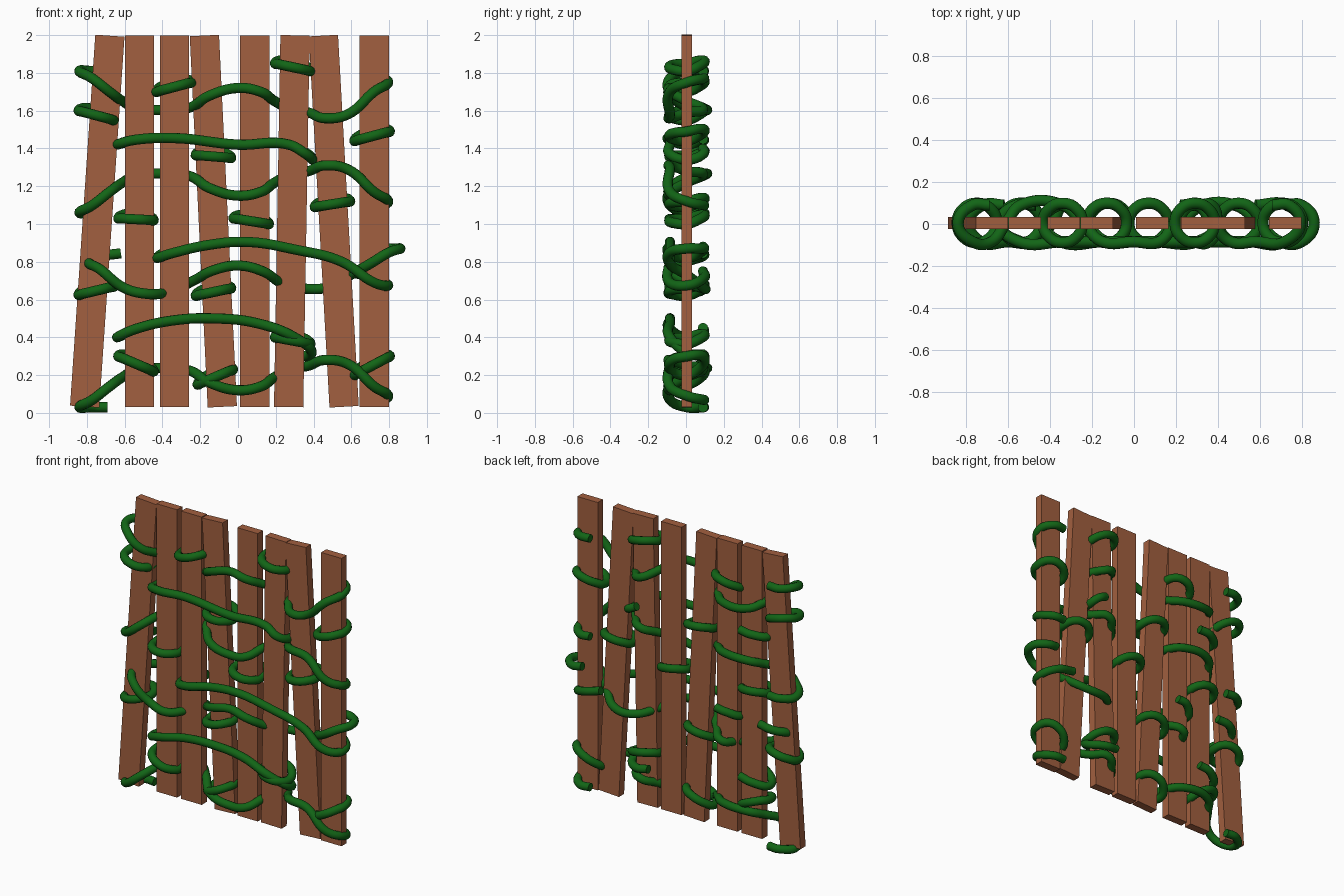
import bpy, math

if "Cube" in bpy.data.objects:
    bpy.data.objects.remove(bpy.data.objects["Cube"])

def material(name, col):
    m = bpy.data.materials.new(name)
    m.diffuse_color = (*col, 1)
    m.use_nodes = True
    m.node_tree.nodes["Principled BSDF"].inputs["Base Color"].default_value = m.diffuse_color
    return m

WOOD = material("brown wood", (0.36, 0.115, 0.05))
VINE = material("vine green", (0.006, 0.13, 0.008))
F, M, B = -0.085, 0.005, 0.09      # in front of, between, behind the planks

def plank(i, xb, xt):
    """Flat board from centre xb at the bottom to xt at the top."""
    bpy.ops.mesh.primitive_cube_add(size=1, location=((xb + xt) / 2, 0.005, 1.015),
                                    rotation=(0, math.atan2(xt - xb, 1.97), 0))
    o = bpy.context.object
    o.name = f"plank_{i}"
    o.scale = (0.155, 0.056, 1.968)
    o.data.materials.append(WOOD)

def tube(name, pts, closed=False):
    """Smooth round vine through the given points."""
    c = bpy.data.curves.new(name, 'CURVE')
    c.dimensions = '3D'
    c.bevel_depth = 0.027
    c.bevel_resolution = 4
    c.resolution_u = 8
    c.use_fill_caps = True
    s = c.splines.new('BEZIER')
    s.bezier_points.add(len(pts) - 1)
    for bp, p in zip(s.bezier_points, pts):
        bp.co = p
        bp.handle_left_type = bp.handle_right_type = 'AUTO'
    s.use_cyclic_u = closed
    c.materials.append(VINE)
    o = bpy.data.objects.new(name, c)
    bpy.context.collection.objects.link(o)

def ring(i, x, zl, zr):
    """Small tendril looped round one plank, left height zl, right height zr."""
    pts = []
    for k in range(8):
        a = math.pi + k * math.pi / 4          # left, front, right, back
        t = (1 + math.cos(a)) / 2
        lift = 0.03 * max(0, math.sin(a))
        pts.append((x + 0.094 * math.cos(a), 0.005 + 0.094 * math.sin(a),
                    zl + (zr - zl) * t + lift))
    tube(f"tendril_{i}", pts, True)

# Planks
for i, (b, t) in enumerate([(-.812, -.678), (-.522, -.522), (-.336, -.336), (-.083, -.178),
                            (.088, .088), (.268, .302), (.562, .452), (.722, .722)]):
    plank(i + 1, b, t)

# Short tendrils round single planks
for i, r in enumerate([(-.75, 1.60, 1.55), (-.34, 1.70, 1.75), (.29, 1.85, 1.81),
                       (-.13, 1.365, 1.35), (.71, 1.44, 1.49), (-.54, 1.03, 1.02),
                       (.07, 1.03, 1.0), (.50, 1.09, 1.12), (-.75, .625, .67),
                       (-.13, .62, .66), (-.54, .30, .22), (-.12, .15, .23),
                       (.29, .40, .365), (.71, .20, .30)]):
    ring(i + 1, *r)

# Three woven vines sharing one path, the top one flipped
WEAVE = [(-.69, B, 0), (-.77, B, 0), (-.84, M, 0), (-.77, F, .04), (-.68, F, .11), (-.61, M, .16),
         (-.54, B, .195), (-.34, B, .205), (-.245, M, .19), (-.15, F, .13), (0, F, .09),
         (.12, F, .11), (.195, M, .16), (.29, B, .205), (.375, M, .22), (.46, F, .25),
         (.58, F, .23), (.72, F, .11), (.795, M, .06), (.74, B, .04), (.66, B, .04)]
for name, base, s in (("upper_vine", 1.81, -1), ("middle_vine", 1.06, 1), ("lower_vine", .03, 1)):
    tube(name, [(x, y, base + s * z) for x, y, z in WEAVE])

# Long vines running across the front
tube("high_cross_vine", [(-.47, B, 1.45), (-.56, B, 1.44), (-.64, M, 1.42), (-.55, F, 1.445),
                         (-.34, F, 1.455), (0, F, 1.42), (.27, F, 1.42), (.36, F, 1.37),
                         (.395, M, 1.34), (.37, B, 1.37), (.31, B, 1.40)])
tube("mid_cross_vine", [(-.29, B, .87), (-.36, B, .86), (-.43, M, .82), (-.35, F, .845),
                        (-.15, F, .89), (.05, F, .905), (.3, F, .865), (.55, F, .80),
                        (.72, F, .69), (.795, M, .675), (.73, B, .71), (.58, B, .75)])
tube("low_cross_vine", [(-.47, B, .45), (-.56, B, .43), (-.64, M, .40), (-.54, F, .445),
                        (-.34, F, .49), (-.12, F, .50), (.1, F, .475), (.3, F, .40),
                        (.39, M, .32), (.32, B, .30), (.22, B, .31)])
tube("side_vine", [(-.62, B, .845), (-.72, B, .83), (-.79, M, .80), (-.73, F, .76),
                   (-.6, F, .66), (-.48, F, .63), (-.39, M, .635), (-.33, B, .655),
                   (-.235, M, .70), (-.13, F, .755), (0, F, .78), (.13, F, .75), (.225, M, .69),
                   (.33, B, .66), (.48, B, .665), (.595, M, .73), (.70, F, .79),
                   (.80, F, .85), (.86, M, .87), (.80, B, .87), (.72, B, .88)])
